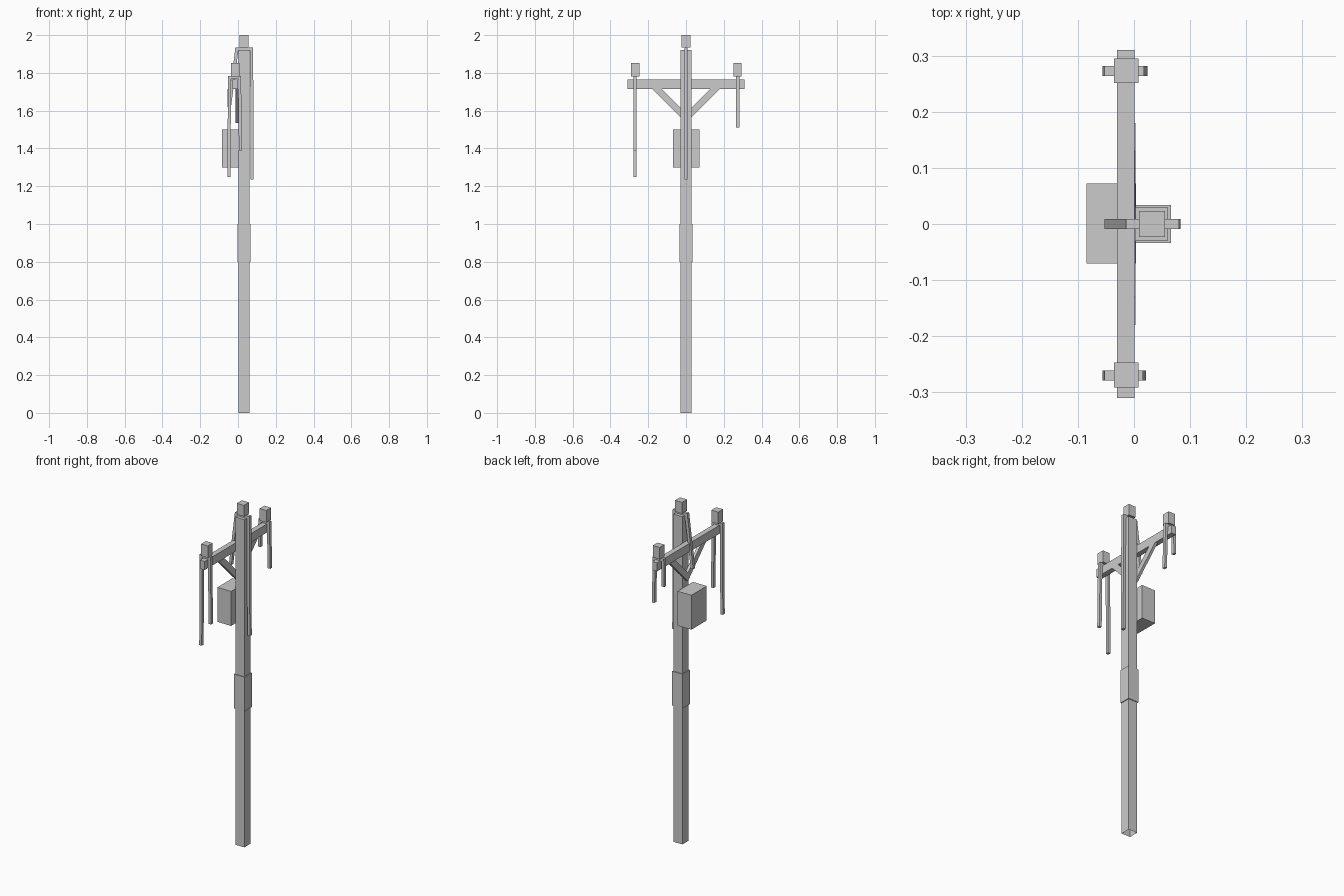
import bpy, bmesh
from mathutils import Vector

if "Cube" in bpy.data.objects:
    bpy.data.objects.remove(bpy.data.objects["Cube"])

POLE_X = 0.032


def finish(name, bm):
    bmesh.ops.recalc_face_normals(bm, faces=bm.faces)
    me = bpy.data.meshes.new(name)
    bm.to_mesh(me)
    bm.free()
    ob = bpy.data.objects.new(name, me)
    bpy.context.collection.objects.link(ob)
    return ob


def box(name, lo, hi):
    bm = bmesh.new()
    bmesh.ops.create_cube(bm, size=1)
    lo, hi = Vector(lo), Vector(hi)
    for v in bm.verts:
        v.co = (lo + hi) / 2 + v.co * (hi - lo)
    return finish(name, bm)


def prism(name, pts, depth):
    """Extrude a 3D polygon along a vector."""
    bm = bmesh.new()
    face = bm.faces.new([bm.verts.new(p) for p in pts])
    ext = bmesh.ops.extrude_face_region(bm, geom=[face], use_keep_orig=True)
    verts = [g for g in ext["geom"] if isinstance(g, bmesh.types.BMVert)]
    bmesh.ops.translate(bm, verts=verts, vec=depth)
    return finish(name, bm)


def strap(name, y, top, left_x, right_x, left_end, right_end, t=0.016):
    """Flat cable bent over a support; each side runs from (top x) to (end x, end z)."""
    (lx, lz), (rx, rz) = left_end, right_end
    outline = [(left_x, top), (right_x, top), (rx, rz), (rx - t, rz),
               (right_x - t, top - t), (left_x + t, top - t), (lx + t, lz), (lx, lz)]
    prism(name, [(x, y - 0.009, z) for x, z in outline], (0, 0.018, 0))


# Pole with a thicker sleeve, open at the bottom
bm = bmesh.new()
rings = []
for z, r in [(0, .029), (.8, .029), (.8, .034), (1, .034), (1, .029), (1.92, .029)]:
    rings.append([bm.verts.new((POLE_X + sx * r, sy * r, z))
                  for sx, sy in ((-1, -1), (1, -1), (1, 1), (-1, 1))])
for a, b in zip(rings, rings[1:]):
    for i in range(4):
        j = (i + 1) % 4
        bm.faces.new((a[i], a[j], b[j], b[i]))
bm.faces.new(rings[-1])
finish("pole", bm)

# Cross arm and its diagonal braces
box("cross_arm", (-0.03, -0.31, 1.716), (0.001, 0.31, 1.766))
for side, s in (("left", -1), ("right", 1)):
    prism("brace_" + side,
          [(-0.013, s * y, z) for y, z in
           ((0.18, 1.716), (0.13, 1.716), (0, 1.585), (0, 1.536))],
          (0.016, 0, 0))

# Insulators
box("top_insulator", (POLE_X - .023, -.023, 1.934), (POLE_X + .023, .023, 2.0))
for side, y in (("left", -0.269), ("right", 0.273)):
    box("insulator_" + side, (-0.036, y - .022, 1.782), (0.008, y + .022, 1.852))

# Hanging cables
strap("cable_left", -0.27, 1.783, -0.053, 0.016, (-0.056, 1.25), (0.021, 1.39))
strap("cable_right", 0.273, 1.783, -0.053, 0.018, (-0.056, 1.62), (0.024, 1.51))
strap("cable_top", 0, 1.935, -0.014, 0.080, (-0.053, 1.62), (0.083, 1.235))

# Transformer box
box("transformer_box", (-0.085, -0.07, 1.298), (0.004, 0.072, 1.5))
